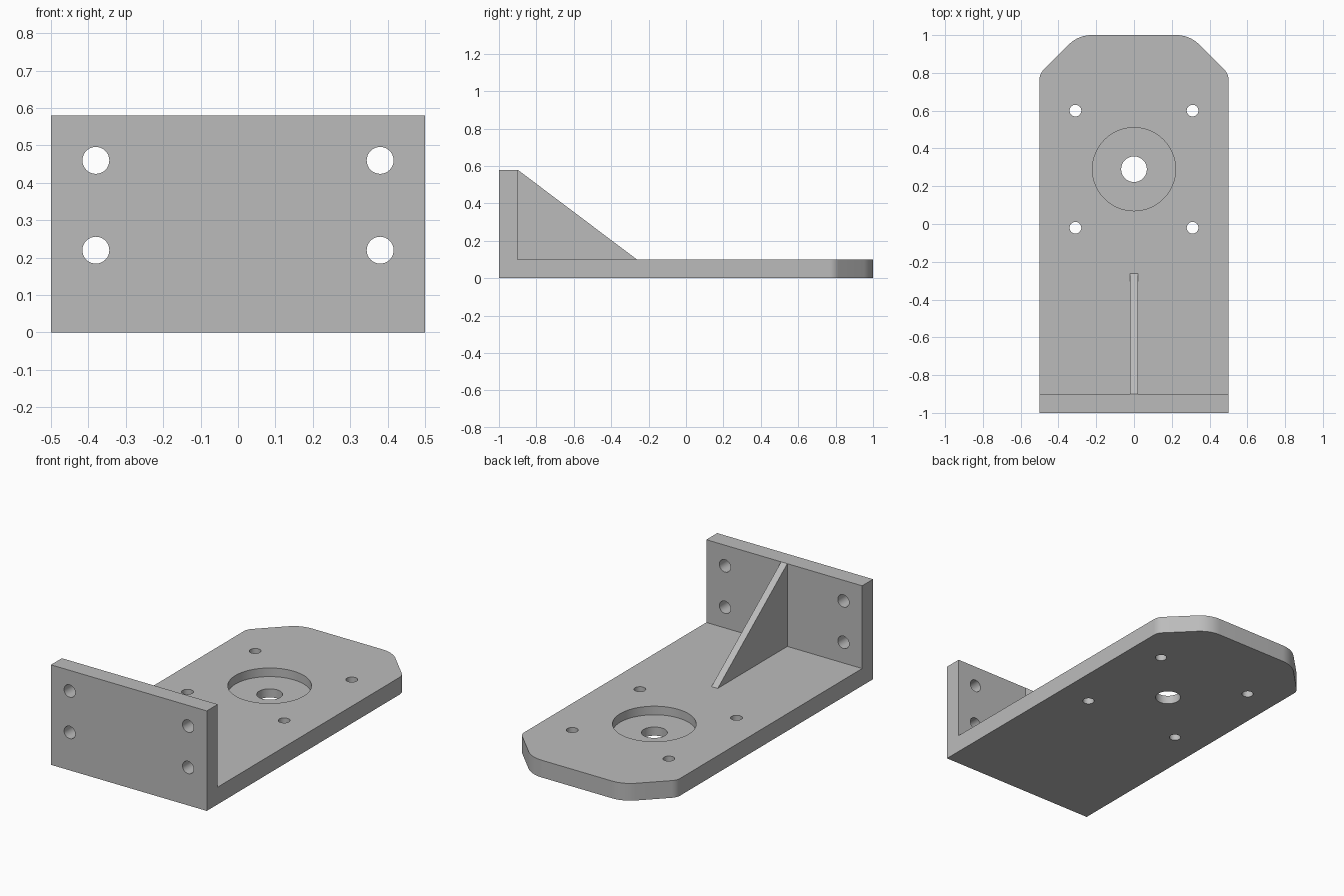
import bpy, bmesh, math
from mathutils import Matrix, Vector

cube = bpy.data.objects.get("Cube")
if cube:
    bpy.data.objects.remove(cube, do_unlink=True)

THICK, HEIGHT, WALL_Y = 0.1, 0.58, -0.9
HUB_Y = 0.29

grey = bpy.data.materials.new("plain grey")
grey.use_nodes = True
grey.diffuse_color = (0.5, 0.5, 0.5, 1)
grey.node_tree.nodes["Principled BSDF"].inputs["Base Color"].default_value = (0.5, 0.5, 0.5, 1)


def make_object(name, bm):
    bmesh.ops.recalc_face_normals(bm, faces=bm.faces[:])
    mesh = bpy.data.meshes.new(name)
    bm.to_mesh(mesh)
    bm.free()
    mesh.materials.append(grey)
    obj = bpy.data.objects.new(name, mesh)
    bpy.context.collection.objects.link(obj)
    return obj


def extrude(bm, face, offset):
    out = bmesh.ops.extrude_face_region(bm, geom=[face])["geom"]
    verts = [g for g in out if isinstance(g, bmesh.types.BMVert)]
    bmesh.ops.translate(bm, verts=verts, vec=offset)
    return next(g for g in out if isinstance(g, bmesh.types.BMFace))


def fillet(before, corner, after, length, steps=10):
    """Arc that rounds a corner, starting `length` away from it."""
    p, c, n = Vector(before), Vector(corner), Vector(after)
    u, v = (p - c).normalized(), (n - c).normalized()
    half = u.angle(v) / 2
    centre = c + (u + v).normalized() * length / math.cos(half)
    a, b = c + u * length - centre, c + v * length - centre
    turn = a.angle_signed(b)
    return [centre + Matrix.Rotation(-turn * i / steps, 2) @ a for i in range(steps + 1)]


def combine(target, tool, operation):
    mod = target.modifiers.new(operation.title(), "BOOLEAN")
    mod.operation, mod.object, mod.solver = operation, tool, "EXACT"
    bpy.context.view_layer.objects.active = target
    bpy.ops.object.modifier_apply(modifier=mod.name)
    bpy.data.objects.remove(tool, do_unlink=True)


def drill(target, centre, radius, depth, axis="Z", sides=48):
    bm = bmesh.new()
    place = Matrix.Translation(centre)
    if axis == "Y":
        place = place @ Matrix.Rotation(math.pi / 2, 4, "X")
    bmesh.ops.create_cone(bm, cap_ends=True, segments=sides, radius1=radius,
                          radius2=radius, depth=depth, matrix=place)
    tool = make_object("hole_cutter", bm)
    tool.hide_render = True
    combine(target, tool, "DIFFERENCE")


# Base plate outline with chamfered, rounded far corners
side, shoulder, end, middle = (0.5, 0), (0.5, 0.795), (0.295, 1), (0, 1)
half = [Vector((0.5, -1)), Vector((0.5, WALL_Y))]
half += fillet(side, shoulder, end, 0.028) + fillet(shoulder, end, middle, 0.07)
outline = half + [Vector((-p.x, p.y)) for p in reversed(half)]
bm = bmesh.new()
face = bm.faces.new([bm.verts.new((p.x, p.y, 0)) for p in outline])
top = extrude(bm, face, (0, 0, THICK))

# Upright wall raised from the front strip of the plate
ends = [v for v in top.verts if abs(v.co.y - WALL_Y) < 1e-4]
bmesh.ops.connect_verts(bm, verts=ends)
strip = min((f for f in bm.faces if f.calc_center_median().z > THICK - 1e-4),
            key=lambda f: f.calc_center_median().y)
extrude(bm, strip, (0, 0, HEIGHT - THICK))
bmesh.ops.recalc_face_normals(bm, faces=bm.faces[:])
bmesh.ops.dissolve_limit(bm, angle_limit=0.01, verts=bm.verts[:], edges=bm.edges[:])
bracket = make_object("angle_bracket", bm)

# Central triangular stiffening rib, rooted into plate and wall
bm = bmesh.new()
rib = [(WALL_Y, HEIGHT), (-0.262, THICK), (-0.262, 0.05), (-0.95, 0.05), (-0.95, 0.5)]
face = bm.faces.new([bm.verts.new((-0.02, y, z)) for y, z in rib])
extrude(bm, face, (0.04, 0, 0))
combine(bracket, make_object("rib", bm), "UNION")

# Round recess with a through hole in its floor
drill(bracket, (0, HUB_Y, THICK), 0.22, 0.1, sides=96)
drill(bracket, (0, HUB_Y, 0), 0.068, 0.4)

# Bolt holes around the recess and through the wall
for sx in (-1, 1):
    for sy in (-1, 1):
        drill(bracket, (sx * 0.31, HUB_Y + sy * 0.31, 0), 0.031, 0.4, sides=32)
    for z in (0.22, 0.46):
        drill(bracket, (sx * 0.38, -0.95, z), 0.036, 0.4, "Y", 32)

# Smooth the curved walls while keeping hard edges
bpy.ops.object.select_all(action="DESELECT")
bracket.select_set(True)
bpy.context.view_layer.objects.active = bracket
bpy.ops.object.shade_smooth_by_angle(angle=math.radians(30))
